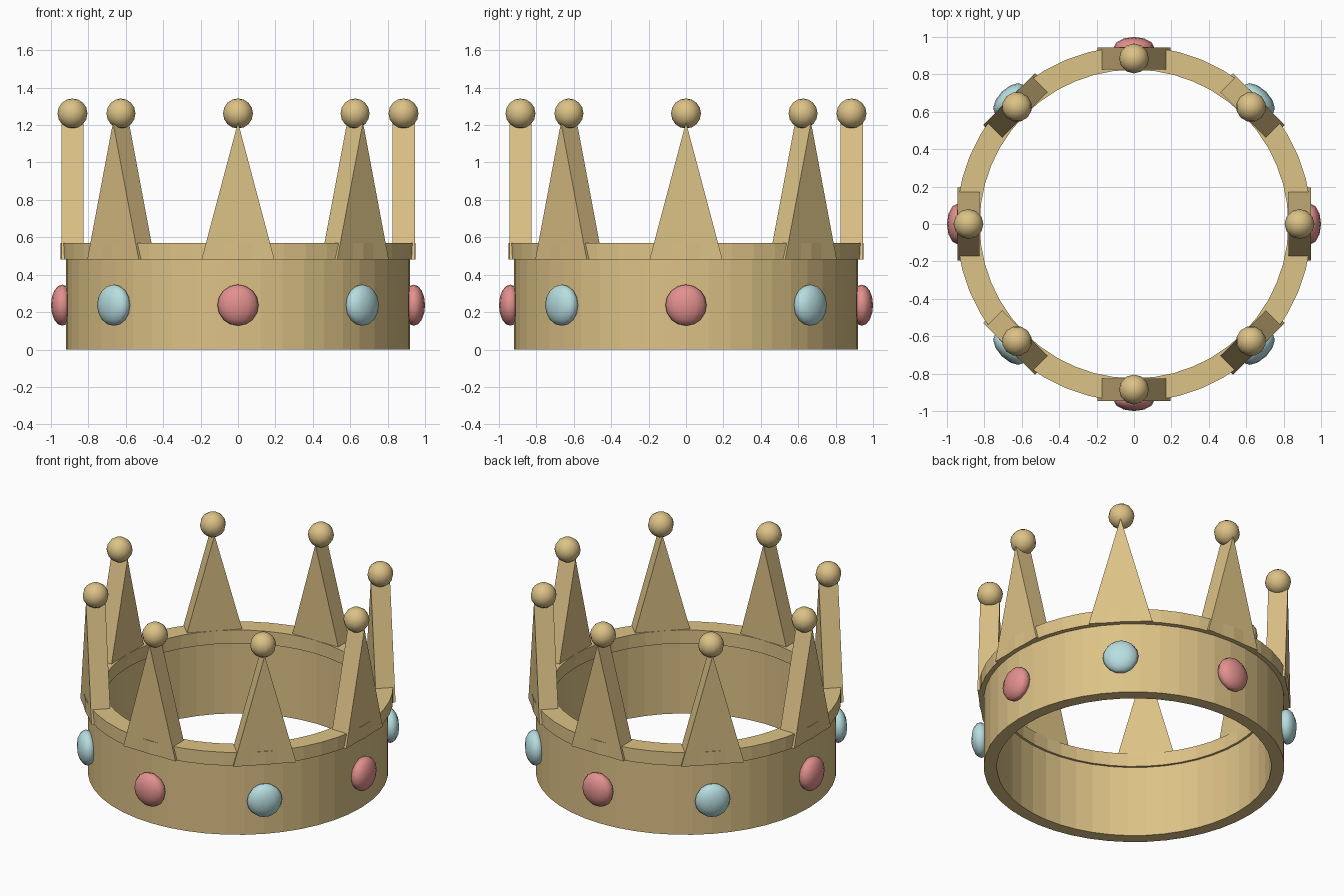
import bpy, bmesh
from math import pi, radians
from mathutils import Matrix

cube = bpy.data.objects.get("Cube")
if cube:
    bpy.data.objects.remove(cube, do_unlink=True)


def material(name, colour):
    m = bpy.data.materials.new(name)
    m.use_nodes = True
    m.diffuse_color = (*colour, 1)
    bsdf = next(n for n in m.node_tree.nodes if n.type == "BSDF_PRINCIPLED")
    bsdf.inputs["Base Color"].default_value = (*colour, 1)
    return m


gold = material("pale gold", (0.72, 0.54, 0.24))
pink = material("rose pink", (0.76, 0.28, 0.27))
blue = material("ice blue", (0.48, 0.73, 0.75))


def finish(name, bm, mat, smooth=False):
    bmesh.ops.recalc_face_normals(bm, faces=bm.faces)
    for f in bm.faces:
        f.smooth = smooth
    mesh = bpy.data.meshes.new(name)
    bm.to_mesh(mesh)
    bm.free()
    mesh.materials.append(mat)
    obj = bpy.data.objects.new(name, mesh)
    bpy.context.collection.objects.link(obj)
    return obj


def ring(name, inner, outer, low, high, sides=48):
    """Hollow ring: a rectangular section spun around the z axis."""
    bm = bmesh.new()
    section = [(inner, low), (outer, low), (outer, high), (inner, high)]
    verts = [bm.verts.new((r, 0, z)) for r, z in section]
    edges = [bm.edges.new((verts[i], verts[(i + 1) % 4])) for i in range(4)]
    bmesh.ops.spin(bm, geom=verts + edges, cent=(0, 0, 0), axis=(0, 0, 1),
                   angle=2 * pi, steps=sides, use_merge=True)
    bmesh.ops.remove_doubles(bm, verts=bm.verts, dist=0.0001)
    return finish(name, bm, gold)


def ball(name, place, size, mat):
    bm = bmesh.new()
    bmesh.ops.create_uvsphere(bm, u_segments=12, v_segments=8, radius=1,
                              matrix=place @ Matrix.Diagonal((*size, 1)))
    return finish(name, bm, mat, True)


def spike(name, turn):
    """Triangular prism standing on the rim."""
    bm = bmesh.new()
    outline = [(-0.195, 0.48), (0.195, 0.48), (0, 1.215)]
    face = bm.faces.new([bm.verts.new((x, -0.945, z)) for x, z in outline])
    out = bmesh.ops.extrude_face_region(bm, geom=[face])
    new = [v for v in out["geom"] if isinstance(v, bmesh.types.BMVert)]
    bmesh.ops.translate(bm, verts=new, vec=(0, 0.12, 0))
    bm.transform(turn)
    return finish(name, bm, gold)


# Band and rim
ring("band", 0.84, 0.92, 0, 0.5)
ring("rim", 0.825, 0.95, 0.48, 0.57)

# Spikes, tip balls and alternating gems, starting at the front
for i in range(8):
    turn = Matrix.Rotation(radians(45 * i), 4, "Z")
    spike(f"spike_{i + 1}", turn)
    ball(f"tip_ball_{i + 1}", turn @ Matrix.Translation((0, -0.885, 1.262)),
         (0.08, 0.08, 0.08), gold)
    ball(f"gem_{i + 1}", turn @ Matrix.Translation((0, -0.94, 0.237)),
         (0.11, 0.06, 0.11), blue if i % 2 else pink)
